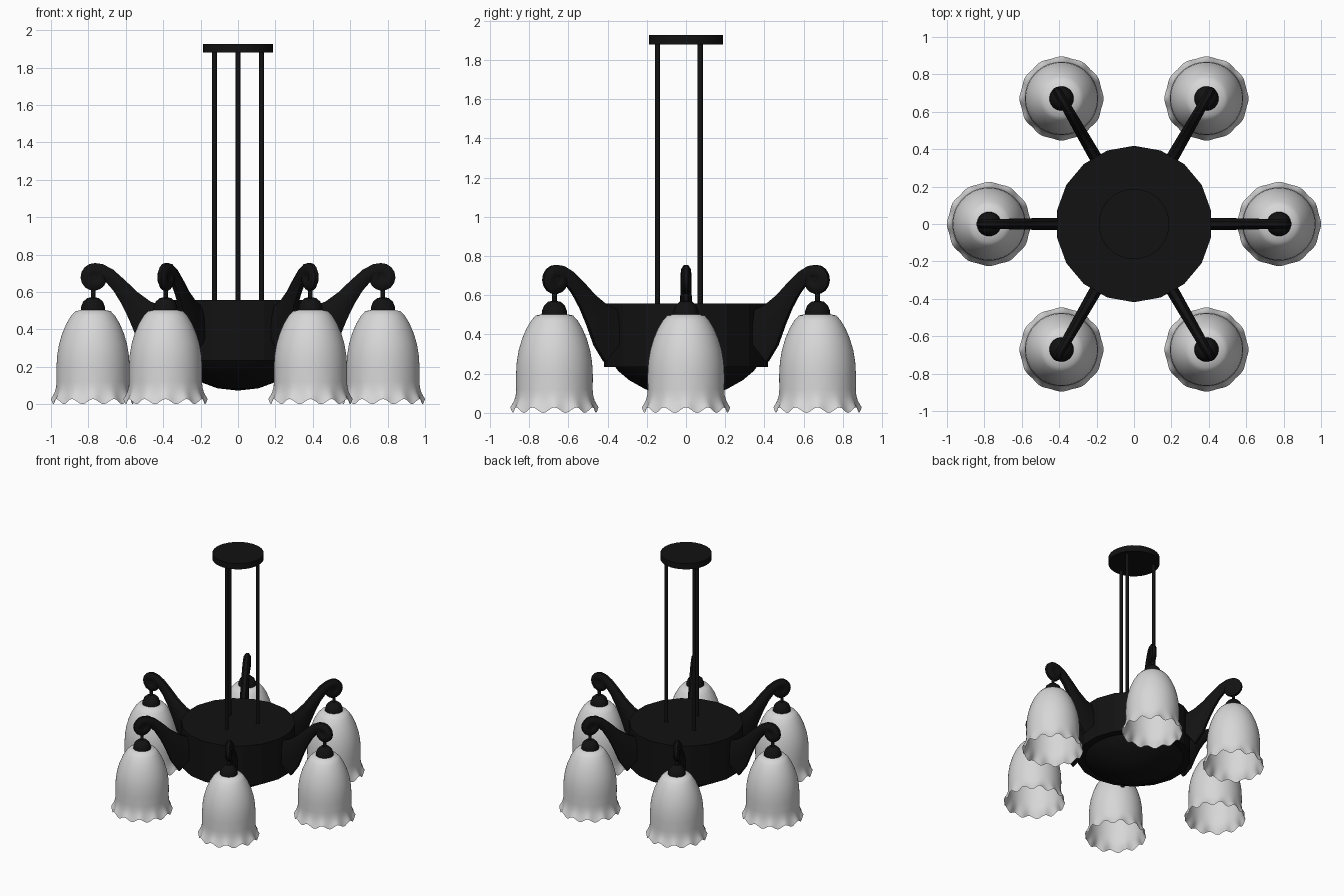
import bpy, bmesh, math
from mathutils import Matrix, Vector

if "Cube" in bpy.data.objects:
    bpy.data.objects.remove(bpy.data.objects["Cube"])


def material(name, rgb):
    m = bpy.data.materials.new(name)
    m.diffuse_color = (*rgb, 1)
    m.use_nodes = True
    m.node_tree.nodes["Principled BSDF"].inputs["Base Color"].default_value = m.diffuse_color
    return m


BLACK = material("black metal", (0.006, 0.006, 0.006))
GLASS = material("frosted glass", (0.68, 0.68, 0.68))
ARM_R = 0.775


def finish(bm, name, mat, matrix=None, angle=35):
    bmesh.ops.recalc_face_normals(bm, faces=bm.faces)
    me = bpy.data.meshes.new(name)
    bm.to_mesh(me)
    bm.free()
    ob = bpy.data.objects.new(name, me)
    bpy.context.collection.objects.link(ob)
    me.materials.append(mat)
    if matrix:
        ob.matrix_world = matrix
    bpy.ops.object.select_all(action='DESELECT')
    ob.select_set(True)
    bpy.context.view_layer.objects.active = ob
    bpy.ops.object.shade_smooth_by_angle(angle=math.radians(angle))
    return ob


def lathe(name, profile, mat, sides=24, matrix=None, phase=0, wave=None, angle=35):
    """Revolve (radius, z) points round z; radius 0 becomes a pole."""
    bm = bmesh.new()
    rings = []
    for i, (r, z) in enumerate(profile):
        if r == 0:
            rings.append([bm.verts.new((0, 0, z))] * sides)
            continue
        ring = []
        for k in range(sides):
            a = phase + 2 * math.pi * k / sides
            dr, dz = wave(i, a) if wave else (0, 0)
            ring.append(bm.verts.new(((r + dr) * math.cos(a), (r + dr) * math.sin(a), z + dz)))
        rings.append(ring)
    for lo, hi in zip(rings, rings[1:]):
        for k in range(sides):
            j = (k + 1) % sides
            bm.faces.new(list(dict.fromkeys((lo[k], lo[j], hi[j], hi[k]))))
    return finish(bm, name, mat, matrix, angle)


# Ceiling plate and three hanging rods
lathe("ceiling_plate", [(0, 1.88), (0.188, 1.88), (0.188, 1.927), (0, 1.927)], BLACK, 32)
for i in range(3):
    a = math.radians(30 + 120 * i)
    lathe(f"hanging_rod_{i}", [(0, 0.55), (0.013, 0.55), (0.013, 1.89), (0, 1.89)], BLACK, 12,
          Matrix.Translation((0.145 * math.cos(a), 0.145 * math.sin(a), 0)))

# Central drum with a shallow dome below
lathe("bowl_drum", [(0, 0.235), (0.418, 0.235), (0.418, 0.558), (0, 0.558)], BLACK, 18,
      phase=math.radians(10), angle=15)
lathe("bowl_dome", [(0, 0.24), (0.365, 0.24), (0.345, 0.213), (0.29, 0.167), (0.21, 0.122),
                    (0.11, 0.085), (0, 0.073)], BLACK, 36)

# Scrolled arm: centre line points (radius, z, half height), swept then curled round
SPINE = [(0.39, 0.375, 0.145), (0.46, 0.43, 0.115), (0.525, 0.50, 0.075), (0.58, 0.567, 0.053),
         (0.635, 0.635, 0.042), (0.69, 0.69, 0.037), (0.735, 0.715, 0.036)]
CURL = Vector((0.768, 0.677))
for k in range(15):
    t = k / 14
    ang = math.radians(95 - 330 * t)
    rad = 0.042 - 0.008 * t
    SPINE.append((CURL.x + rad * math.cos(ang), CURL.y + rad * math.sin(ang), 0.036 - 0.006 * t))


def arm(name, matrix):
    bm = bmesh.new()
    rings = []
    n = len(SPINE)
    for i, (r, z, h) in enumerate(SPINE):
        a, b = SPINE[max(i - 1, 0)], SPINE[min(i + 1, n - 1)]
        d = Vector((b[0] - a[0], b[1] - a[1])).normalized()
        nx, nz = -d.y, d.x
        w = 0.033 - 0.009 * min(1, i / 8)
        ring = []
        for k in range(8):
            t = math.radians(22.5 + 45 * k)
            u, v = math.cos(t) / 0.924, math.sin(t) / 0.924
            ring.append(bm.verts.new((r + nx * h * v, w * u, z + nz * h * v)))
        rings.append(ring)
    for lo, hi in zip(rings, rings[1:]):
        for k in range(8):
            j = (k + 1) % 8
            bm.faces.new((lo[k], lo[j], hi[j], hi[k]))
    bm.faces.new(rings[0])
    bm.faces.new(rings[-1])
    # disc filling the eye of the scroll
    bmesh.ops.create_cone(bm, cap_ends=True, segments=16, radius1=0.04, radius2=0.04, depth=0.036,
                          matrix=Matrix.Translation((CURL.x, 0, CURL.y)) @ Matrix.Rotation(math.pi / 2, 4, 'X'))
    finish(bm, name, BLACK, matrix, 50)


# Bell shade with a flared, scalloped rim
SHADE = [(0.055, 0.505), (0.095, 0.497), (0.118, 0.472), (0.143, 0.43), (0.165, 0.378), (0.182, 0.32),
         (0.192, 0.26), (0.196, 0.19), (0.195, 0.12), (0.197, 0.085), (0.204, 0.055),
         (0.213, 0.034), (0.222, 0.014)]


def scallop(i, a):
    s = max(0, (i - 8) / 4)
    c = math.cos(12 * a)
    return 0.003 * s * c, 0.014 * s * c


for i in range(6):
    spin = Matrix.Rotation(math.radians(60 * i), 4, 'Z')
    place = spin @ Matrix.Translation((ARM_R, 0, 0))
    arm(f"arm_{i}", spin)
    lathe(f"stem_{i}", [(0, 0.55), (0.012, 0.55), (0.012, 0.615), (0, 0.615)], BLACK, 12, place)
    lathe(f"shade_cap_{i}", [(0, 0.493), (0.066, 0.493), (0.064, 0.52), (0.053, 0.548), (0.032, 0.567),
                             (0, 0.573)], BLACK, 20, place)
    lathe(f"glass_shade_{i}", SHADE, GLASS, 96, place, wave=scallop, angle=60)
